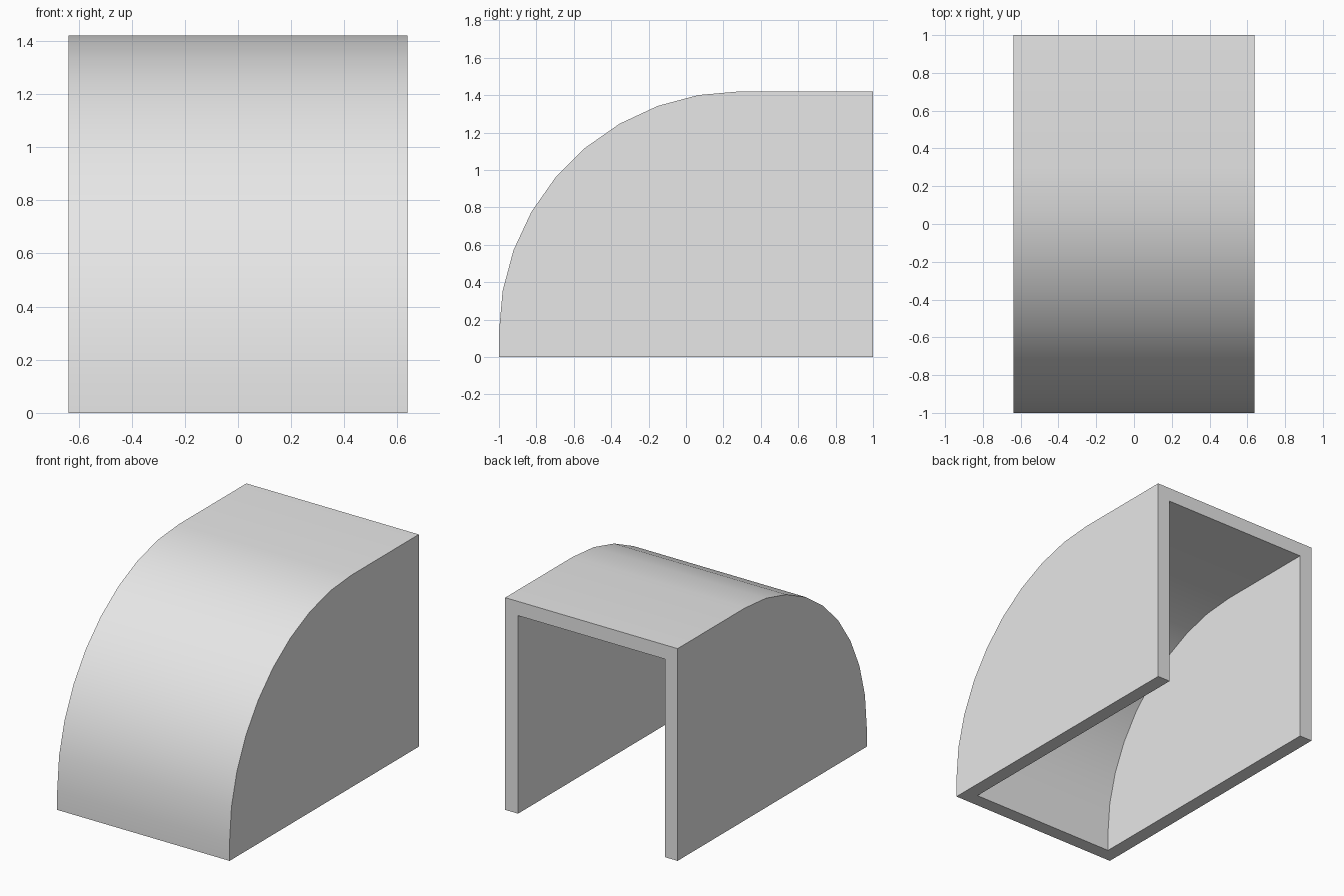
import bpy
import bmesh
from math import cos, sin, radians

cube = bpy.data.objects.get("Cube")
if cube:
    bpy.data.objects.remove(cube)

HALF_WIDTH, BACK, WALL = 0.638, 1.0, 0.095
CENTRE_Y, CENTRE_Z, RADIUS, STEPS = 0.29, 0.13, 1.29, 9

# Material
grey = bpy.data.materials.new("plain_grey")
grey.use_nodes = True
colour = (0.8, 0.8, 0.8, 1)
grey.diffuse_color = colour
grey.node_tree.nodes["Principled BSDF"].inputs["Base Color"].default_value = colour


def side_outline(radius):
    """Front foot, quarter arc, top back corner, bottom back corner."""
    points = [(CENTRE_Y - radius, 0)]
    for i in range(STEPS + 1):
        a = radians(90 * i / STEPS)
        points.append((CENTRE_Y - radius * cos(a), CENTRE_Z + radius * sin(a)))
    return points + [(BACK, CENTRE_Z + radius), (BACK, 0)]


def add_skin(bm, half_width, radius):
    """Two side panels and the curved cover; returns the open rim loop."""
    outline = side_outline(radius)
    right, left = [[bm.verts.new((x, y, z)) for y, z in outline]
                   for x in (-half_width, half_width)]
    bm.faces.new(right)
    bm.faces.new(left)
    for i in range(len(outline) - 2):
        face = bm.faces.new((right[i], right[i + 1], left[i + 1], left[i]))
        face.smooth = True
    return [right[-2], right[-1], right[0], left[0], left[-1], left[-2]]


# Hollow cover, open at the back and underneath
bm = bmesh.new()
outer = add_skin(bm, HALF_WIDTH, RADIUS)
inner = add_skin(bm, HALF_WIDTH - WALL, RADIUS - WALL)
for i in range(len(outer)):
    bm.faces.new((outer[i - 1], outer[i], inner[i], inner[i - 1]))
bmesh.ops.recalc_face_normals(bm, faces=bm.faces)

mesh = bpy.data.meshes.new("curved_cover")
bm.to_mesh(mesh)
bm.free()
mesh.materials.append(grey)
cover = bpy.data.objects.new("curved_cover", mesh)
bpy.context.collection.objects.link(cover)

# Smooth arc with crisp panel edges
bpy.ops.object.select_all(action="DESELECT")
cover.select_set(True)
bpy.context.view_layer.objects.active = cover
bpy.ops.object.shade_smooth_by_angle(angle=radians(30))
